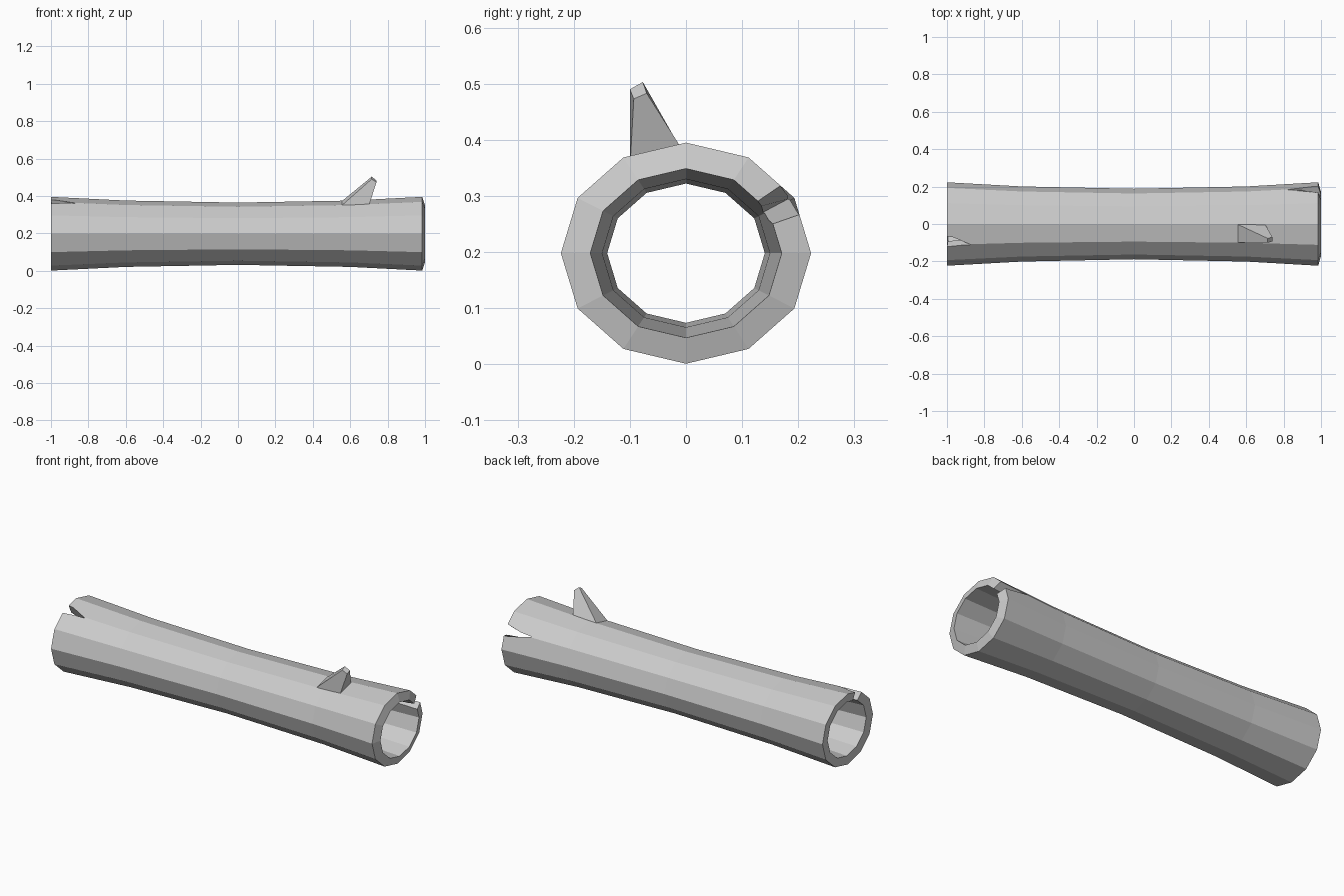
import bpy, bmesh
from math import cos, sin, radians

if "Cube" in bpy.data.objects:
    bpy.data.objects.remove(bpy.data.objects["Cube"])

CZ, RY, RZ, SIDES = 0.198, 0.223, 0.197, 12


def point(x, deg, s):
    a = radians(deg)
    return (x, RY * s * cos(a), CZ + RZ * s * sin(a))


def make_object(name, bm):
    bmesh.ops.recalc_face_normals(bm, faces=bm.faces)
    me = bpy.data.meshes.new(name)
    bm.to_mesh(me)
    bm.free()
    ob = bpy.data.objects.new(name, me)
    bpy.context.collection.objects.link(ob)
    return ob


def loft(name, rings, closed):
    """Skin a list of vertex rings; closed joins last to first, else caps."""
    bm = bmesh.new()
    vs = [[bm.verts.new(p) for p in r] for r in rings]
    n = len(rings[0])
    pairs = list(zip(vs, vs[1:]))
    if closed:
        pairs.append((vs[-1], vs[0]))
    else:
        bm.faces.new(vs[0])
        bm.faces.new(vs[-1])
    for a, b in pairs:
        for i in range(n):
            j = (i + 1) % n
            bm.faces.new((a[i], a[j], b[j], b[i]))
    return make_object(name, bm)


# Hollow log: (x, scale) out along the bark, back along the hollow
profile = [(-1.0, 1.0), (-0.6, 0.9), (0, 0.845), (0.6, 0.9), (0.985, 1.0),
           (1.0, 0.765), (0.6, 0.67), (0, 0.63), (-0.6, 0.67), (-0.995, 0.765)]
log = loft("hollow_log",
           [[point(x, 360 * i / SIDES, s) for i in range(SIDES)] for x, s in profile],
           closed=True)


# Wedge-shaped splits in both ends
def split(tip_x, end_x, tip_deg, deg0, deg1):
    rings = [[point(tip_x, tip_deg, s), point(end_x, deg0, s), point(end_x, deg1, s)]
             for s in (0.45, 1.25)]
    cutter = loft("split_cutter", rings, closed=False)
    cutter.hide_render = True
    mod = log.modifiers.new("split", 'BOOLEAN')
    mod.operation = 'DIFFERENCE'
    mod.solver = 'EXACT'
    mod.object = cutter
    bpy.context.view_layer.objects.active = log
    bpy.ops.object.modifier_apply(modifier=mod.name)
    bpy.data.objects.remove(cutter)


split(0.82, 1.03, 31, 20, 42)
split(-0.87, -1.02, 121, 107, 124)

# Broken branch stub, leaning towards the right end
base = [(0.55, -0.1, 0.345), (0.55, 0, 0.368), (0.70, 0, 0.372), (0.70, -0.1, 0.348)]
tip = [(0.715, -0.1, 0.49), (0.715, -0.077, 0.503), (0.74, -0.07, 0.483), (0.74, -0.093, 0.473)]
loft("branch_stub", [base, tip], closed=False)
